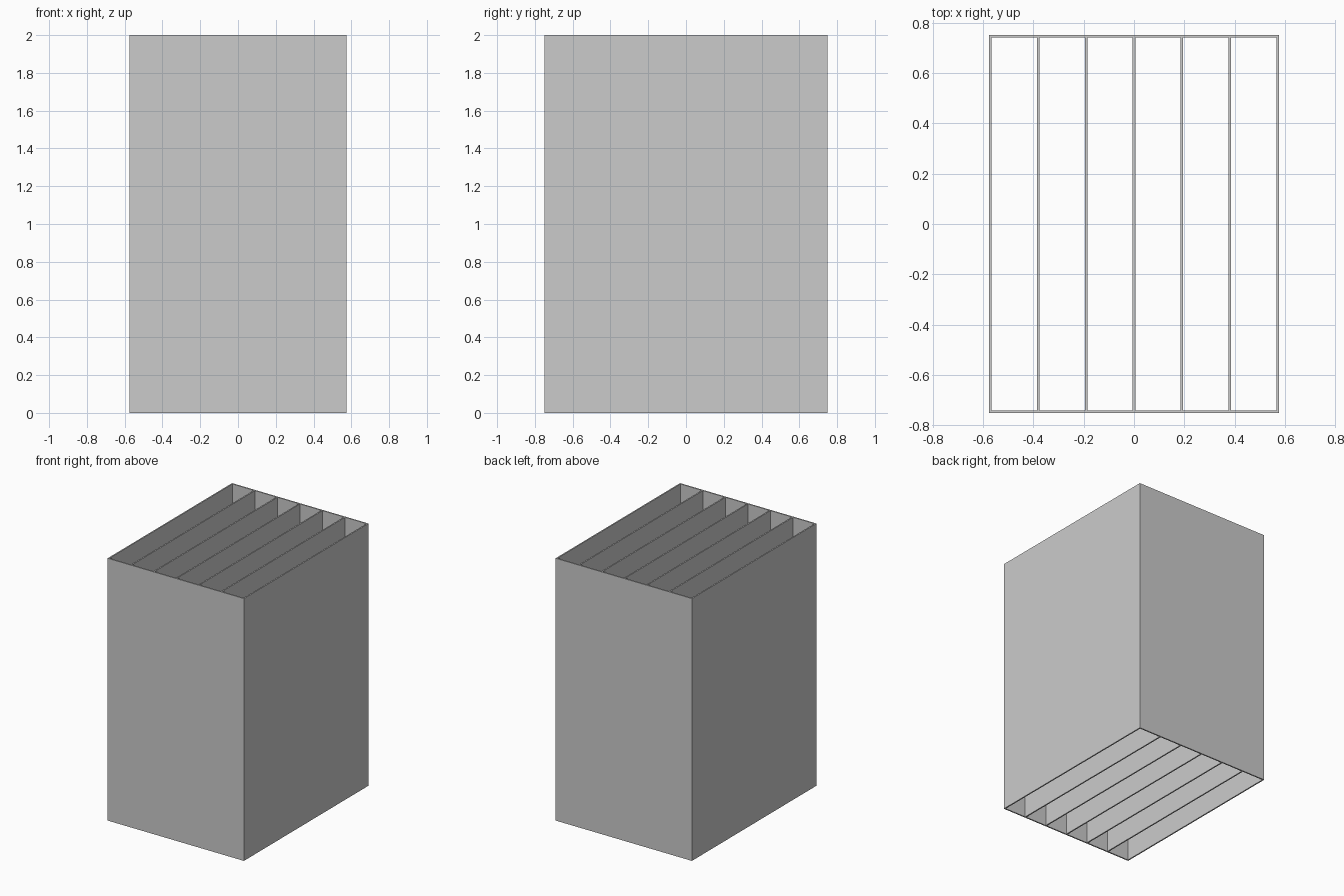
import bpy
import bmesh

if "Cube" in bpy.data.objects:
    bpy.data.objects.remove(bpy.data.objects["Cube"])

W, D, H = 1.15, 1.50, 2.0   # outer size
T = 0.01                    # sheet thickness
CELLS = 6
PITCH = (W - T) / CELLS

grey = bpy.data.materials.new("plain grey")
grey.diffuse_color = (0.6, 0.6, 0.6, 1)
grey.use_nodes = True
grey.node_tree.nodes["Principled BSDF"].inputs["Base Color"].default_value = grey.diffuse_color


def add_object(name, bm):
    mesh = bpy.data.meshes.new(name)
    bm.to_mesh(mesh)
    bm.free()
    mesh.materials.append(grey)
    obj = bpy.data.objects.new(name, mesh)
    bpy.context.collection.objects.link(obj)
    return obj


# Outer sleeve: rectangular tube, open at top and bottom
def ring(bm, w, d, z):
    return [bm.verts.new((sx * w / 2, sy * d / 2, z))
            for sx, sy in ((-1, -1), (1, -1), (1, 1), (-1, 1))]


bm = bmesh.new()
loops = [ring(bm, W, D, 0), ring(bm, W, D, H),
         ring(bm, W - 2 * T, D - 2 * T, H), ring(bm, W - 2 * T, D - 2 * T, 0)]
for k in range(4):
    a, b = loops[k], loops[(k + 1) % 4]
    for i in range(4):
        j = (i + 1) % 4
        bm.faces.new((a[i], a[j], b[j], b[i]))
bmesh.ops.recalc_face_normals(bm, faces=bm.faces)
add_object("outer_sleeve", bm)

# Full-height dividers between the front and back walls
for n in range(1, CELLS):
    bm = bmesh.new()
    bmesh.ops.create_cube(bm, size=1)
    bmesh.ops.scale(bm, vec=(T, D - 2 * T, H), verts=bm.verts)
    divider = add_object(f"divider_{n}", bm)
    divider.location = ((n - CELLS / 2) * PITCH, 0, H / 2)
